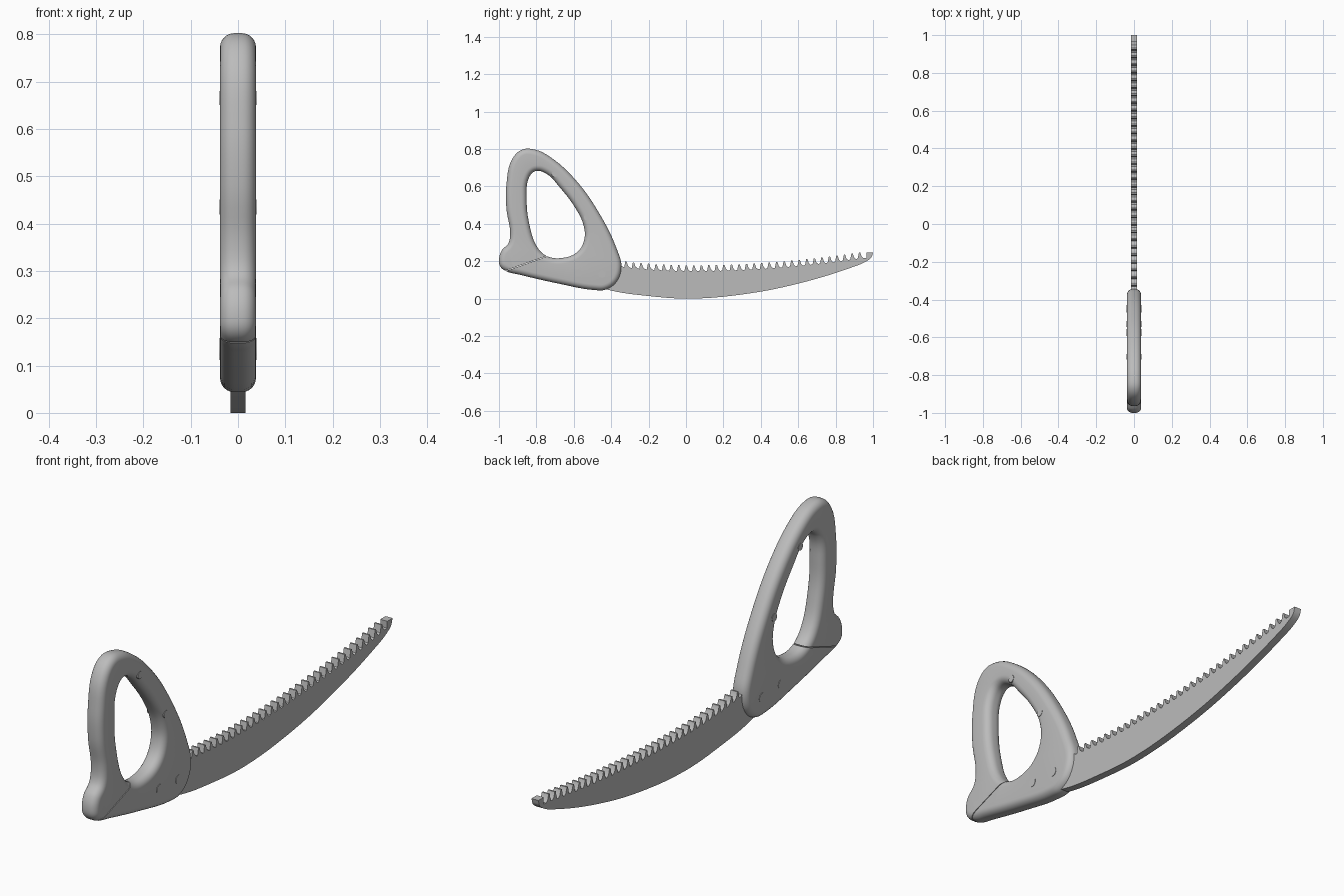
import bpy, bmesh, math
from mathutils import Vector, geometry

cube = bpy.data.objects.get("Cube")
if cube:
    bpy.data.objects.remove(cube, do_unlink=True)

GREY = (0.5, 0.5, 0.5, 1)
mat = bpy.data.materials.new("plain grey")
mat.use_nodes = True
mat.diffuse_color = GREY
mat.node_tree.nodes["Principled BSDF"].inputs["Base Color"].default_value = GREY


def make_object(name, bm):
    bmesh.ops.recalc_face_normals(bm, faces=bm.faces)
    mesh = bpy.data.meshes.new(name)
    bm.to_mesh(mesh)
    bm.free()
    mesh.materials.append(mat)
    obj = bpy.data.objects.new(name, mesh)
    bpy.context.collection.objects.link(obj)
    return obj


def smooth(obj):
    bpy.ops.object.select_all(action='DESELECT')
    obj.select_set(True)
    bpy.context.view_layer.objects.active = obj
    bpy.ops.object.shade_smooth_by_angle(angle=math.radians(35))


def rounded(points, closed=True, steps=6):
    """Smooth path through side-view (y, z) points."""
    pts = [Vector(p) for p in points]
    n = len(pts)
    tangents = []
    for i, p in enumerate(pts):
        before = pts[i - 1] if closed or i > 0 else p
        after = pts[(i + 1) % n] if closed or i < n - 1 else p
        tangents.append(((p - before).normalized() + (after - p).normalized()).normalized())
    path = []
    for i in range(n if closed else n - 1):
        j = (i + 1) % n
        reach = (pts[j] - pts[i]).length * 0.36
        path += geometry.interpolate_bezier(pts[i], pts[i] + tangents[i] * reach,
                                            pts[j] - tangents[j] * reach, pts[j], steps + 1)[:-1]
    return path if closed else path + [pts[-1]]


def inset(path, dist):
    """Move a loop sideways, to the left of its direction."""
    n = len(path)
    result = []
    for i, p in enumerate(path):
        t = (path[(i + 1) % n] - path[i - 1]).normalized()
        result.append(p + Vector((-t.y, t.x)) * dist)
    return result


# Handle: outer loop anticlockwise, finger hole clockwise
outer = rounded([(-1, .205), (-.992, .17), (-.96, .146), (-.89, .128), (-.675, .079),
                 (-.49, .046), (-.43, .048), (-.37, .09), (-.345, .17), (-.37, .265),
                 (-.46, .45), (-.595, .64), (-.73, .76), (-.805, .796), (-.875, .797),
                 (-.93, .745), (-.96, .61), (-.96, .48), (-.94, .345), (-.95, .295),
                 (-.985, .258)])
hole = rounded([(-.805, .682), (-.745, .667), (-.675, .595), (-.595, .49), (-.55, .40),
                (-.543, .32), (-.58, .25), (-.665, .217), (-.745, .228), (-.795, .275),
                (-.838, .40), (-.852, .53), (-.838, .65)])

HALF, ROUND = 0.038, 0.03
arc = [math.radians(a) for a in range(0, 91, 15)]
side = [(HALF - ROUND + ROUND * math.sin(a), ROUND * (1 - math.cos(a))) for a in arc]
section = [(-x, d) for x, d in reversed(side)] + side

bm = bmesh.new()
rims = {0: [], -1: []}
for loop in (outer, hole):
    rings = [[bm.verts.new((x, p.x, p.y)) for p in inset(loop, d)] for x, d in section]
    n = len(loop)
    for a, b in zip(rings, rings[1:]):
        for i in range(n):
            j = (i + 1) % n
            bm.faces.new((a[i], a[j], b[j], b[i]))
    for end in rims:
        rims[end] += [bm.edges.get((rings[end][i - 1], rings[end][i])) for i in range(n)]
for edges in rims.values():
    bmesh.ops.triangle_fill(bm, use_beauty=True, edges=edges)
handle = make_object("handle", bm)

# Fine seam between the grip and the lower body
bm = bmesh.new()
bmesh.ops.create_cube(bm, size=1)
seam = make_object("seam_cutter", bm)
seam.scale = (0.2, 0.3, 0.003)
seam.location = (0, -0.862, 0.185)
seam.rotation_euler.x = 0.342
seam.hide_render = True
cut = handle.modifiers.new("seam", 'BOOLEAN')
cut.operation = 'DIFFERENCE'
cut.solver = 'EXACT'
cut.object = seam
bpy.context.view_layer.objects.active = handle
bpy.ops.object.modifier_apply(modifier=cut.name)
bpy.data.objects.remove(seam, do_unlink=True)
smooth(handle)

# Rivets through the handle
for name, y, z, r in (("upper_bar_rivet", -.703, .665, .015), ("lower_bar_rivet", -.53, .435, .016),
                      ("rear_blade_rivet", -.575, .139, .019), ("front_blade_rivet", -.449, .131, .019)):
    bpy.ops.mesh.primitive_cylinder_add(vertices=20, radius=r, depth=2 * HALF + 0.003,
                                        location=(0, y, z), rotation=(0, math.pi / 2, 0))
    rivet = bpy.context.object
    rivet.name = name
    rivet.data.materials.append(mat)
    smooth(rivet)

# Blade: curved back, saw teeth along the top
back = rounded([(-.47, .065), (-.40, .043), (-.2, .014), (.02, 0), (.34, .028), (.61, .083),
                (.875, .163), (.965, .2), (.992, .222), (1, .247)], closed=False)
profile = [tuple(p) for p in back] + [(.965, .247), (.965, .218)]
TEETH, START, END = 33, -0.375, 0.955
pitch = (END - START) / TEETH


def tip_height(y):
    return 0.178 + (0.085 if y > 0 else 0.17) * (y - 0.01) ** 2


for i in reversed(range(TEETH)):
    y = START + i * pitch
    top = tip_height(y)
    for along, drop in ((.85, .031), (.6, .022), (.42, 0), (.25, 0), (.1, .031)):
        profile.append((y + along * pitch, top - drop))
profile.append((-.47, .17))

bm = bmesh.new()
face = bm.faces.new([bm.verts.new((-0.016, y, z)) for y, z in profile])
grown = bmesh.ops.extrude_face_region(bm, geom=[face], use_keep_orig=True)
bmesh.ops.translate(bm, vec=(0.032, 0, 0),
                    verts=[v for v in grown["geom"] if isinstance(v, bmesh.types.BMVert)])
blade = make_object("blade", bm)
smooth(blade)
